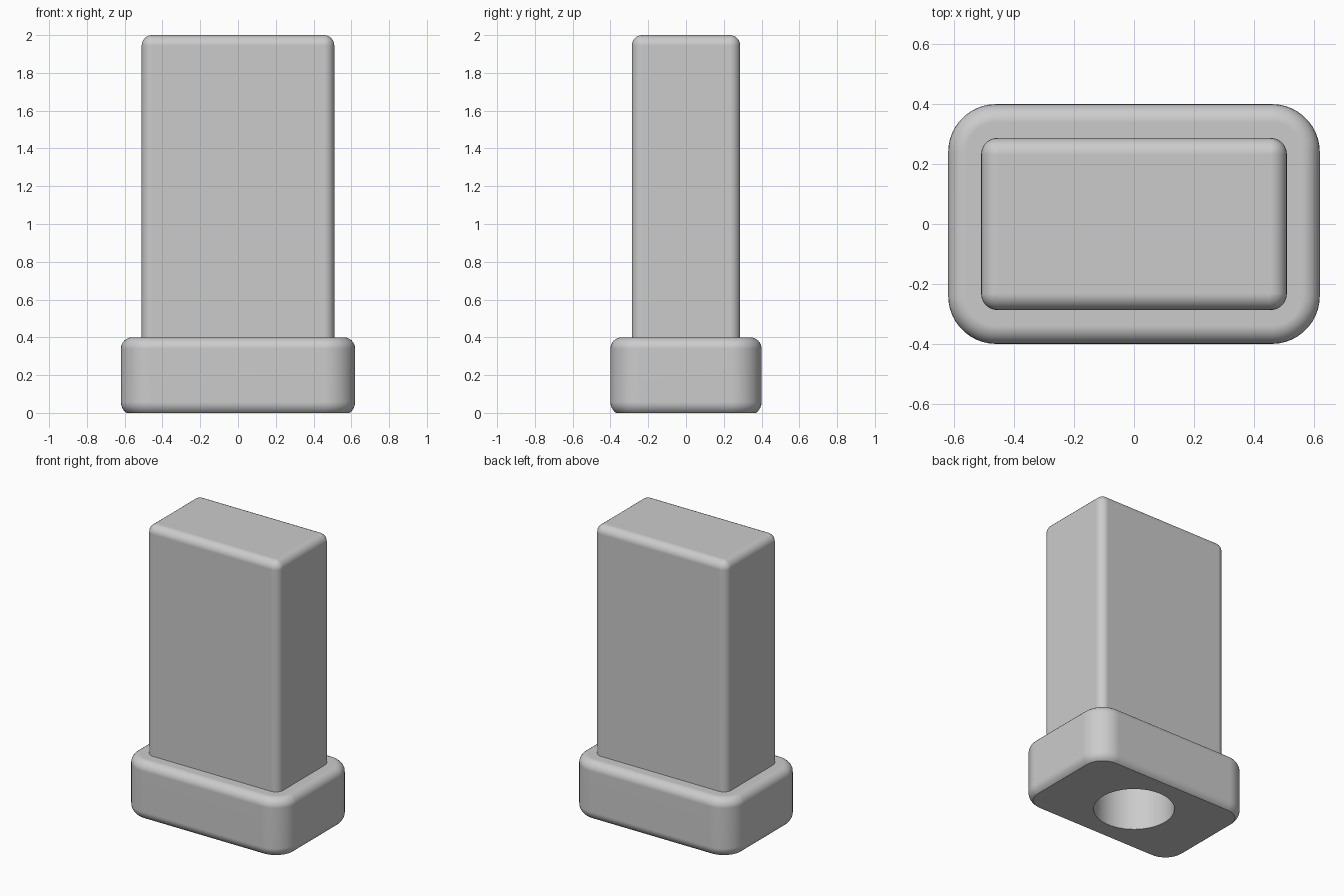
import bpy
import bmesh
from math import cos, sin, pi, radians

if "Cube" in bpy.data.objects:
    bpy.data.objects.remove(bpy.data.objects["Cube"], do_unlink=True)

ARC = 12  # points per rounded corner

grey = bpy.data.materials.new("light grey")
grey.use_nodes = True
grey.diffuse_color = (0.6, 0.6, 0.6, 1)
grey.node_tree.nodes["Principled BSDF"].inputs["Base Color"].default_value = (0.6, 0.6, 0.6, 1)


def rounded_ring(hx, hy, r, inset, z):
    """Rounded rectangle outline, moved inwards by inset."""
    rr = max(r - inset, 0.002)
    pts = []
    for k, (sx, sy) in enumerate(((1, 1), (-1, 1), (-1, -1), (1, -1))):
        for i in range(ARC):
            a = (k + i / (ARC - 1)) * pi / 2
            pts.append((sx * (hx - inset - rr) + rr * cos(a),
                        sy * (hy - inset - rr) + rr * sin(a), z))
    return pts


def circle_ring(r, z):
    n = 4 * ARC
    return [(r * cos((i + 0.5) * 2 * pi / n), r * sin((i + 0.5) * 2 * pi / n), z) for i in range(n)]


def fillet(radius, z, start, end, steps=7):
    """Pairs of (inset, height) along a rounded edge, angles in degrees."""
    angles = [radians(start + (end - start) * i / (steps - 1)) for i in range(steps)]
    return [(radius * (1 - cos(a)), z + radius * sin(a)) for a in angles]


def loft(name, rings):
    """Skin consecutive rings, cap both ends and shade smoothly."""
    bm = bmesh.new()
    loops = [[bm.verts.new(p) for p in ring] for ring in rings]
    for low, high in zip(loops, loops[1:]):
        for i in range(len(low)):
            j = (i + 1) % len(low)
            bm.faces.new((low[i], low[j], high[j], high[i]))
    bm.faces.new(loops[0])
    bm.faces.new(loops[-1])
    bmesh.ops.recalc_face_normals(bm, faces=bm.faces)
    mesh = bpy.data.meshes.new(name)
    bm.to_mesh(mesh)
    bm.free()
    mesh.materials.append(grey)
    obj = bpy.data.objects.new(name, mesh)
    bpy.context.collection.objects.link(obj)
    bpy.ops.object.select_all(action="DESELECT")
    obj.select_set(True)
    bpy.context.view_layer.objects.active = obj
    bpy.ops.object.shade_smooth_by_angle(angle=radians(30))
    weighted = obj.modifiers.new("flat sides", "WEIGHTED_NORMAL")
    weighted.keep_sharp = True


# Base block: round socket in the underside, cut-off lower edge, rounded top edge
base_profile = fillet(0.07, 0.057, -54.5, 0) + fillet(0.06, 0.34, 0, 90)
loft("base", [circle_ring(0.255, 0.4), circle_ring(0.255, 0)]
     + [rounded_ring(0.62, 0.4, 0.16, inset, z) for inset, z in base_profile])

# Tall upper block with rounded edges
body_profile = [(0, 0.4)] + fillet(0.055, 1.945, 0, 90)
loft("upper_block", [rounded_ring(0.51, 0.287, 0.055, inset, z) for inset, z in body_profile])
